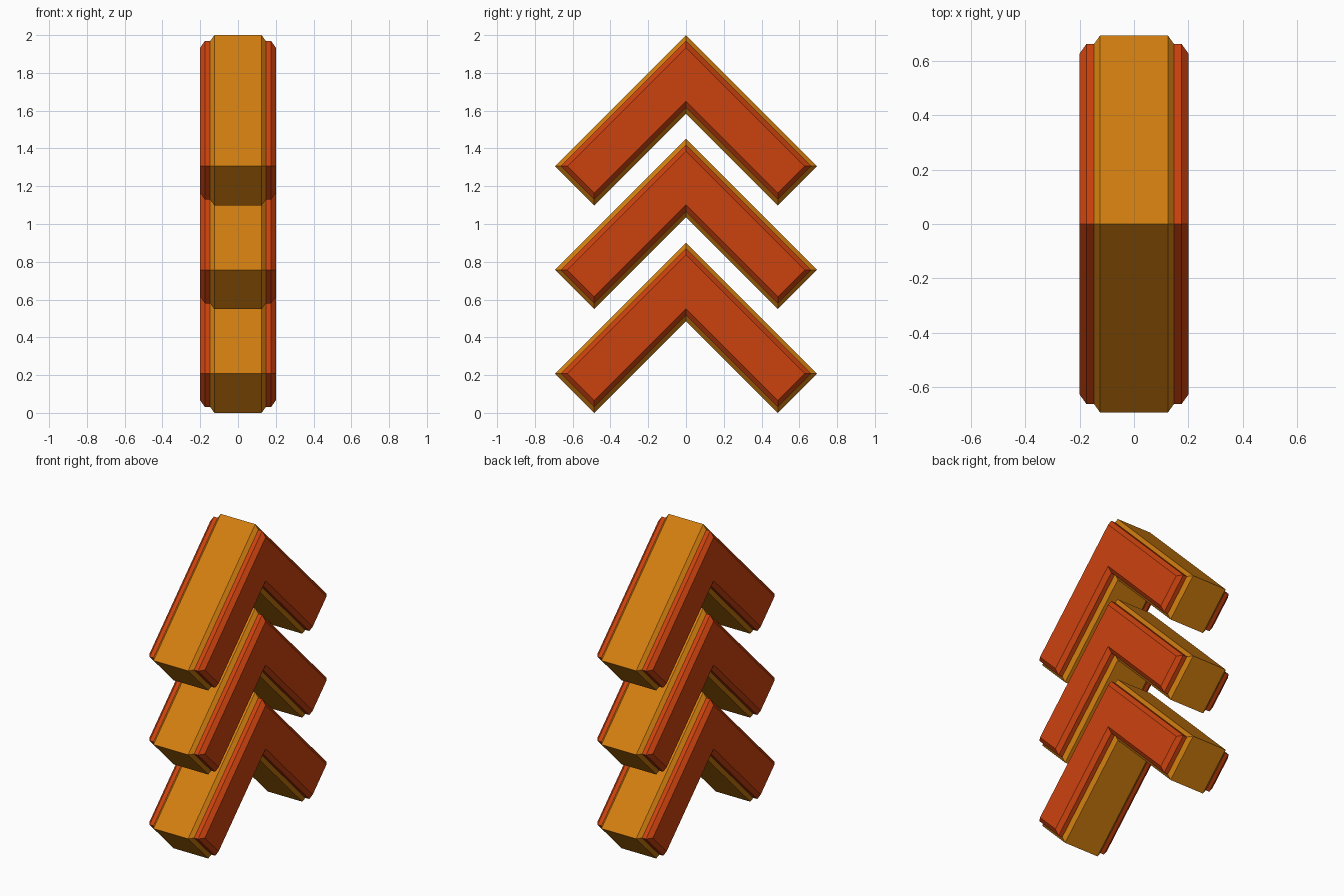
import bpy, bmesh

if "Cube" in bpy.data.objects:
    bpy.data.objects.remove(bpy.data.objects["Cube"])

def material(name, rgb):
    m = bpy.data.materials.new(name)
    m.diffuse_color = (*rgb, 1)
    m.use_nodes = True
    m.node_tree.nodes["Principled BSDF"].inputs["Base Color"].default_value = m.diffuse_color
    return m

ORANGE = material("amber orange", (0.645, 0.21, 0.005))
RED = material("rust red", (0.60, 0.054, 0.0045))

APEX, SPACING = 2.0, 0.549        # top chevron apex height and stacking step
REACH, DROP, INNER = 0.694, 0.902, 0.416

def profile(s):
    """Chevron outline (y, z below apex), mitred inwards by s at each corner."""
    tip = DROP - INNER
    return [(0, -s), (REACH - s, -REACH), (tip, -DROP + s),
            (0, -INNER + s), (-tip, -DROP + s), (-REACH + s, -REACH)]

# Cross-sections along x: (x, mitred inset)
half = [(0.125, 0.0), (0.147, 0.031), (0.175, 0.031), (0.2, 0.066)]
SECTIONS = [(-x, s) for x, s in reversed(half)] + half

def chevron(name, apex):
    bm = bmesh.new()
    rings = [[bm.verts.new((x, y, apex + z)) for y, z in profile(s)]
             for x, s in SECTIONS]
    # Side walls and bevels
    for a, b in zip(rings, rings[1:]):
        for i in range(6):
            j = (i + 1) % 6
            bm.faces.new((a[i], a[j], b[j], b[i]))
    # End caps, one quad per arm
    for r in (rings[0], rings[-1]):
        bm.faces.new((r[0], r[1], r[2], r[3]))
        bm.faces.new((r[0], r[3], r[4], r[5]))
    bmesh.ops.recalc_face_normals(bm, faces=bm.faces)
    # Orange core, red side plates
    for f in bm.faces:
        f.material_index = int(abs(f.calc_center_median().x) > 0.148)
    me = bpy.data.meshes.new(name)
    bm.to_mesh(me)
    bm.free()
    me.materials.append(ORANGE)
    me.materials.append(RED)
    bpy.context.collection.objects.link(bpy.data.objects.new(name, me))

for k, name in enumerate(("top_chevron", "middle_chevron", "bottom_chevron")):
    chevron(name, APEX - k * SPACING)
